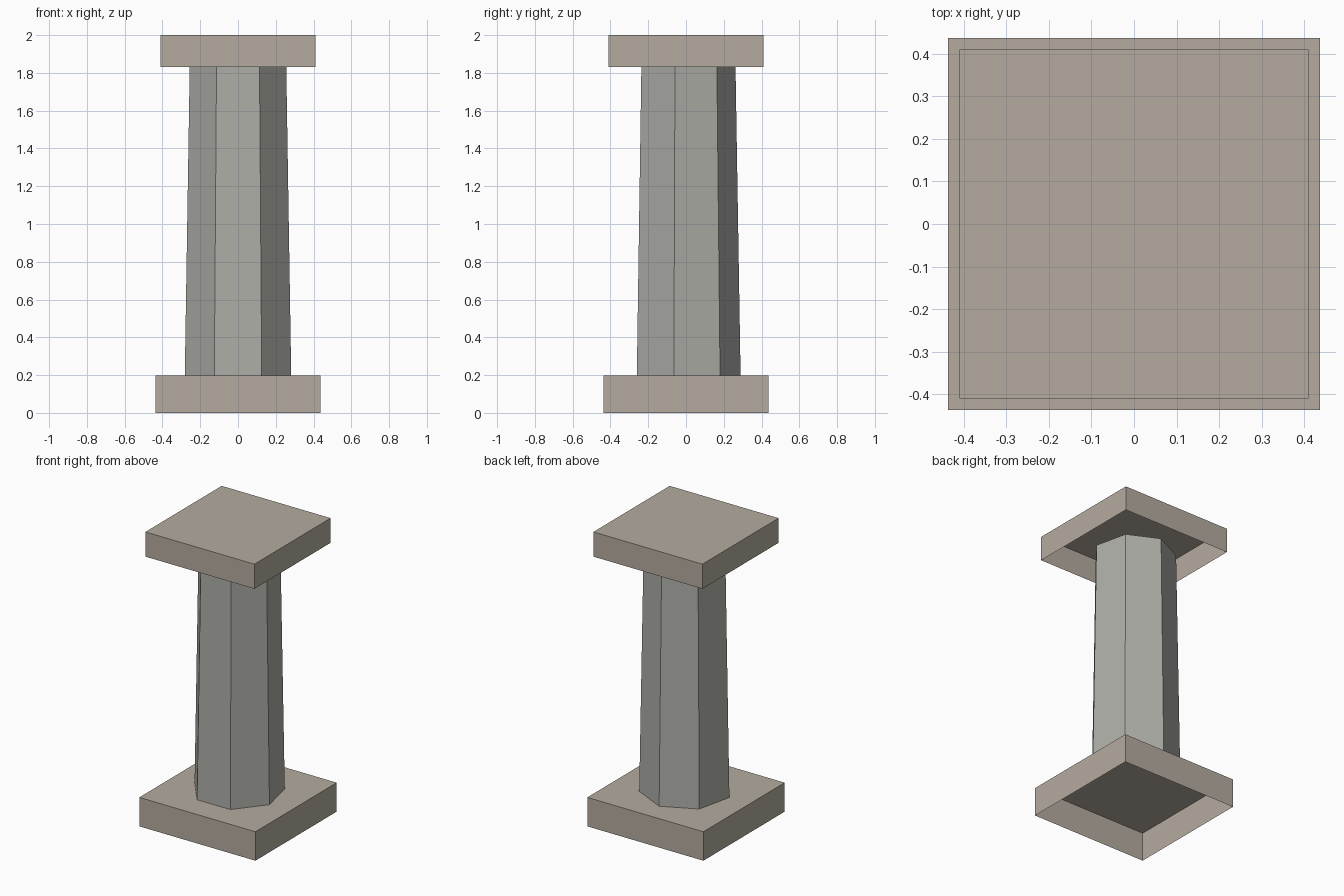
import bpy, bmesh
from math import pi, sin, cos

if "Cube" in bpy.data.objects:
    bpy.data.objects.remove(bpy.data.objects["Cube"])


def material(name, color):
    m = bpy.data.materials.new(name)
    m.diffuse_color = (*color, 1)
    m.use_nodes = True
    m.node_tree.nodes["Principled BSDF"].inputs["Base Color"].default_value = m.diffuse_color
    return m


def frustum(name, sides, r0, r1, z0, z1, start, mat, cap_top):
    """Straight or tapered prism, open underneath, radii measured to the corners."""
    bm = bmesh.new()
    rings = []
    for r, z in ((r0, z0), (r1, z1)):
        angles = [start + 2 * pi * i / sides for i in range(sides)]
        rings.append([bm.verts.new((r * cos(a), r * sin(a), z)) for a in angles])
    low, high = rings
    for i in range(sides):
        j = (i + 1) % sides
        bm.faces.new((low[i], low[j], high[j], high[i]))
    if cap_top:
        bm.faces.new(high)
    mesh = bpy.data.meshes.new(name)
    bm.to_mesh(mesh)
    bm.free()
    mesh.materials.append(mat)
    obj = bpy.data.objects.new(name, mesh)
    bpy.context.collection.objects.link(obj)
    return obj


tan = material("tan_stone", (0.46, 0.41, 0.35))
grey = material("grey_stone", (0.42, 0.42, 0.39))
diag = 2 ** 0.5

# Square slabs, hollow from below
frustum("base", 4, 0.437 * diag, 0.437 * diag, 0, 0.197, pi / 4, tan, True)
frustum("capital", 4, 0.41 * diag, 0.41 * diag, 1.832, 2, pi / 4, tan, True)

# Seven-sided tapered shaft with a corner at the back
frustum("shaft", 7, 0.289, 0.262, 0.197, 1.842, pi / 2, grey, False)
